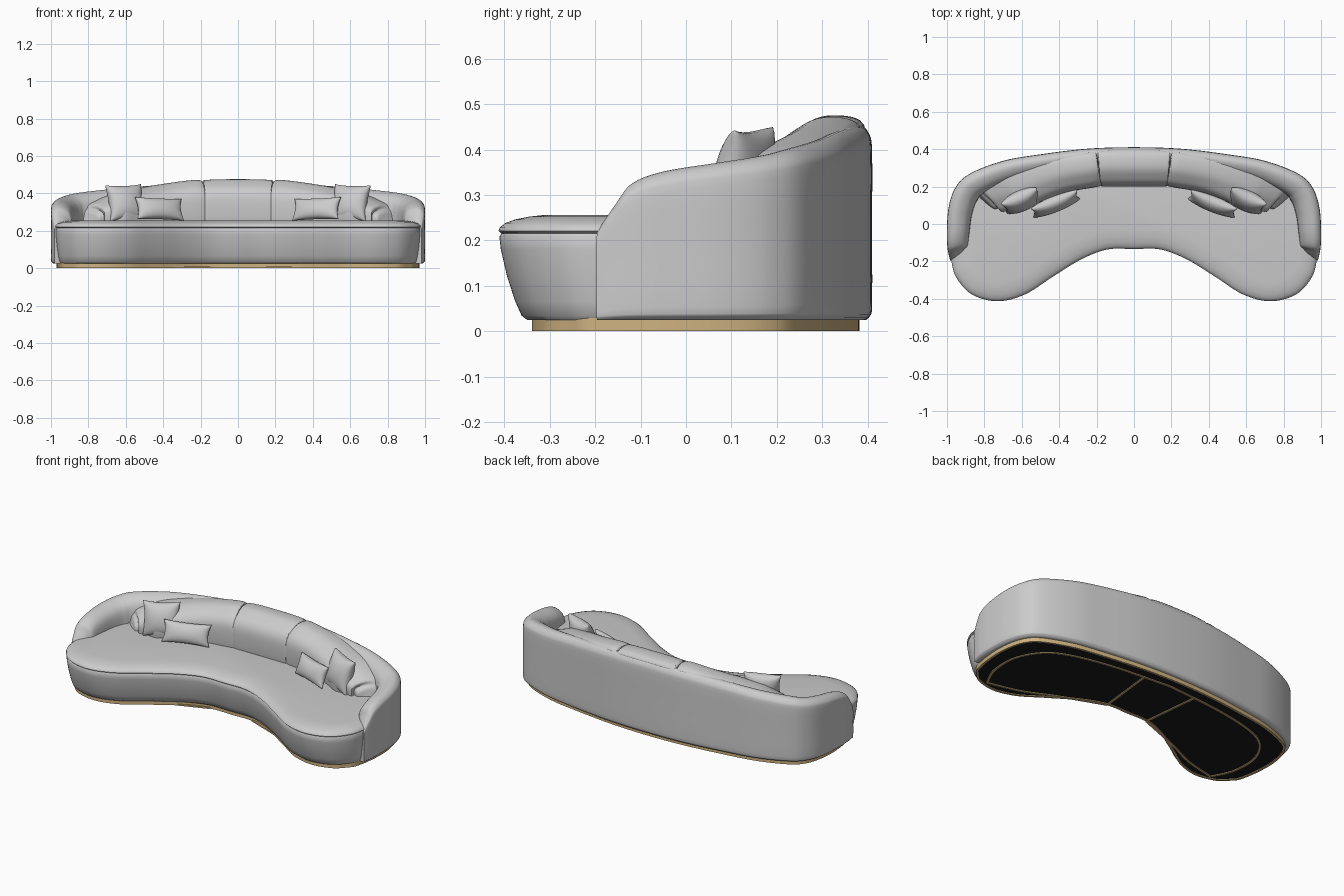
import bpy, bmesh, math
from mathutils import Vector

if "Cube" in bpy.data.objects:
    bpy.data.objects.remove(bpy.data.objects["Cube"])


def spline(pts, n, closed=False):
    """Catmull-Rom through points of any dimension."""
    P = [Vector(p) for p in pts]
    m = len(P)
    get = (lambda i: P[i % m]) if closed else (lambda i: P[max(0, min(m - 1, i))])
    out = []
    for i in range(m if closed else m - 1):
        a, b, c, d = get(i - 1), get(i), get(i + 1), get(i + 2)
        for k in range(n):
            t = k / n
            out.append(0.5 * (2 * b + (c - a) * t + (2 * a - 5 * b + 4 * c - d) * t * t
                              + (3 * b - a - 3 * c + d) * t ** 3))
    if not closed:
        out.append(P[-1])
    return out


def inward(path, closed=False):
    """Unit normals to the left of the path."""
    m, out = len(path), []
    for i in range(m):
        a = path[(i - 1) % m] if closed else path[max(0, i - 1)]
        b = path[(i + 1) % m] if closed else path[min(m - 1, i + 1)]
        out.append(Vector((a[1] - b[1], b[0] - a[0])).normalized())
    return out


def make(name, rings, closed_rings=False, caps=True, mat=None, mirror=False, angle=40):
    """Skin a stack of closed rings into one object."""
    bm = bmesh.new()
    R = [[bm.verts.new(p) for p in r] for r in rings]
    n = len(R[0])
    for i in range(len(R) if closed_rings else len(R) - 1):
        a, b = R[i], R[(i + 1) % len(R)]
        for j in range(n):
            k = (j + 1) % n
            bm.faces.new((a[j], a[k], b[k], b[j]))
    if caps and not closed_rings:
        bm.faces.new(R[0])
        bm.faces.new(R[-1])
    return finish(name, bm, mat, mirror, angle)


def finish(name, bm, mat=None, mirror=False, angle=40):
    bmesh.ops.recalc_face_normals(bm, faces=bm.faces)
    me = bpy.data.meshes.new(name)
    bm.to_mesh(me)
    bm.free()
    ob = bpy.data.objects.new(name, me)
    bpy.context.collection.objects.link(ob)
    if mat:
        me.materials.append(mat)
    bpy.ops.object.select_all(action='DESELECT')
    ob.select_set(True)
    bpy.context.view_layer.objects.active = ob
    bpy.ops.object.shade_smooth_by_angle(angle=math.radians(angle))
    if mirror:
        mod = ob.modifiers.new("mirror", 'MIRROR')
        mod.mirror_object = origin
        mod.use_mirror_merge = False
    return ob


def material(name, col):
    m = bpy.data.materials.new(name)
    m.diffuse_color = (*col, 1)
    m.use_nodes = True
    m.node_tree.nodes["Principled BSDF"].inputs["Base Color"].default_value = m.diffuse_color
    return m


origin = bpy.data.objects.new("mirror_centre", None)
origin.hide_render = True
bpy.context.collection.objects.link(origin)
gold = material("brass", (0.62, 0.45, 0.22))
black = material("black", (0.01, 0.01, 0.01))

# crescent plan outline: right half, then mirrored
half = [(0, -.133), (.14, -.135), (.28, -.188), (.43, -.28), (.58, -.375), (.73, -.412), (.87, -.375),
        (.955, -.285), (.985, -.19), (.997, -.05), (.99, .08), (.955, .19), (.88, .265),
        (.7, .335), (.5, .37), (.25, .4), (0, .41)]
outline = spline(half + [(-x, y) for x, y in half[-2:0:-1]], 8, True)
normals = inward(outline, True)


def plan_ring(a, b, z):
    """Outline inset by a, plus b where it faces the front."""
    return [(*(p + n * (a + b * max(0, n.y))), z) for p, n in zip(outline, normals)]


# upholstered base, tapering down at the front
make("seat_base", [plan_ring(*r) for r in (
    (.035, .027, .025), (.028, .022, .034), (.022, .014, .065), (.016, .002, .12),
    (.012, -.008, .18), (.012, -.011, .208), (.016, -.011, .215), (.03, -.01, .218))])

# seat cushion with a soft domed edge
make("seat_cushion", [plan_ring(*r) for r in (
    (.03, -.01, .213), (.014, -.01, .216), (.009, -.01, .221), (.012, -.01, .229), (.024, -.01, .238),
    (.045, -.01, .246), (.075, -.01, .252), (.11, -.01, .256))])

# brass plinth ring and dark underside
make("plinth", [plan_ring(*r) for r in (
    (.028, .045, .03), (.028, .045, 0), (.042, .045, 0), (.042, .045, .03))],
    closed_rings=True, mat=gold)
make("underside", [plan_ring(.035, .045, .005), plan_ring(.035, .045, .02)], mat=black)


def strip(name, pts, closed, mirror=False):
    path = spline(pts, 6, closed)
    rings = [[(*(p + n * w), z) for w, z in ((-.007, 0), (.007, 0), (.007, .008), (-.007, .008))]
             for p, n in zip(path, inward(path, closed))]
    make(name, rings, closed, mat=gold, mirror=mirror)


# thin brass strips under the base
strip("under_strip_back", [(.8, -.3), (.86, -.16), (.85, .03), (.72, .19), (.42, .275), (0, .315)],
      False, True)
strip("under_strip_front", [(.14, -.06), (.4, -.16), (.6, -.25), (.8, -.3)], False, True)
strip("under_crossbar", [(.14, -.06), (.18, .31)], False, True)


def sweep(name, stations, section, low, mirror=False, n=8):
    """Sweep a section; stations hold x, y, top height and thickness."""
    path = spline(stations, n)
    sec = spline(section, 3)
    rings = [[(s[0] + d.x * u * s[3], s[1] + d.y * u * s[3], low + v * (s[2] - low)) for u, v in sec]
             for s, d in zip(path, inward(path))]
    make(name, rings, mirror=mirror)


# wrap-around arm and back shell
arm = [(.982, -.197, .222, .05), (.99, -.165, .272, .085), (.997, -.125, .322, .11),
       (1, -.05, .35, .12), (.992, .08, .37, .13), (.957, .19, .385, .135), (.88, .267, .4, .13),
       (.7, .337, .42, .12), (.5, .372, .437, .11), (.25, .402, .45, .1), (0, .41, .455, .1)]
sweep("back_shell", arm + [(-x, y, h, t) for x, y, h, t in arm[-2::-1]],
      [(.14, 0), (.04, .025), (0, .09), (0, .5), (0, .86), (.06, .95), (.25, 1), (.5, .995),
       (.78, .94), (.95, .83), (1, .6), (1, 0)], .024)

# back cushions: one centre wedge, two tapering sides
cushion = [(0, 0), (0, .8), (.03, .93), (.15, .985), (.37, 1), (.55, .975), (.72, .9), (.88, .8),
           (.98, .64), (1, .4), (.98, .12), (.94, 0)]
mid = [(.196, .3888, .455, .17), (.191, .3892, .465, .182), (.178, .39, .471, .189),
       (.09, .394, .475, .193)]
sweep("back_cushion_centre", mid + [(-x, y, h, t) for x, y, h, t in mid[::-1]], cushion, .23)
sweep("back_cushion_side",
      [(.85, .167, .255, .1), (.838, .179, .305, .14), (.81, .205, .345, .175), (.71, .272, .392, .232),
       (.57, .325, .424, .22), (.4, .36, .452, .195), (.26, .38, .47, .19), (.215, .385, .47, .187),
       (.204, .3865, .463, .18), (.2, .387, .452, .168)], cushion, .23, True)


def pillow(name, loc, size, rot):
    """Pinched throw pillow with pointed corners."""
    w, t, h = size
    bm = bmesh.new()
    n = 16
    for side in (-1, 1):
        g = []
        for i in range(n + 1):
            for j in range(n + 1):
                u, v = (-math.cos(math.pi * k / n) for k in (i, j))
                puff = (max(0, 1 - u * u) * max(0, 1 - v * v)) ** .42
                g.append(bm.verts.new((u * w / 2 * (1 - .1 * (1 - v * v)), side * puff * t / 2,
                                       v * h / 2 * (1 - .1 * (1 - u * u)))))
        for i in range(n):
            for j in range(n):
                a = i * (n + 1) + j
                bm.faces.new((g[a], g[a + 1], g[a + n + 2], g[a + n + 1]))
    bmesh.ops.remove_doubles(bm, verts=bm.verts, dist=1e-5)
    ob = finish(name, bm, mirror=True, angle=60)
    ob.location = loc
    ob.rotation_euler = [math.radians(r) for r in rot]


# throw pillows, mirrored to both sides
pillow("square_pillow", (.6, .125, .35), (.21, .105, .2), (-16, 2, -24))
pillow("lumbar_pillow", (.42, .108, .317), (.27, .08, .125), (-22, -2, -22))
